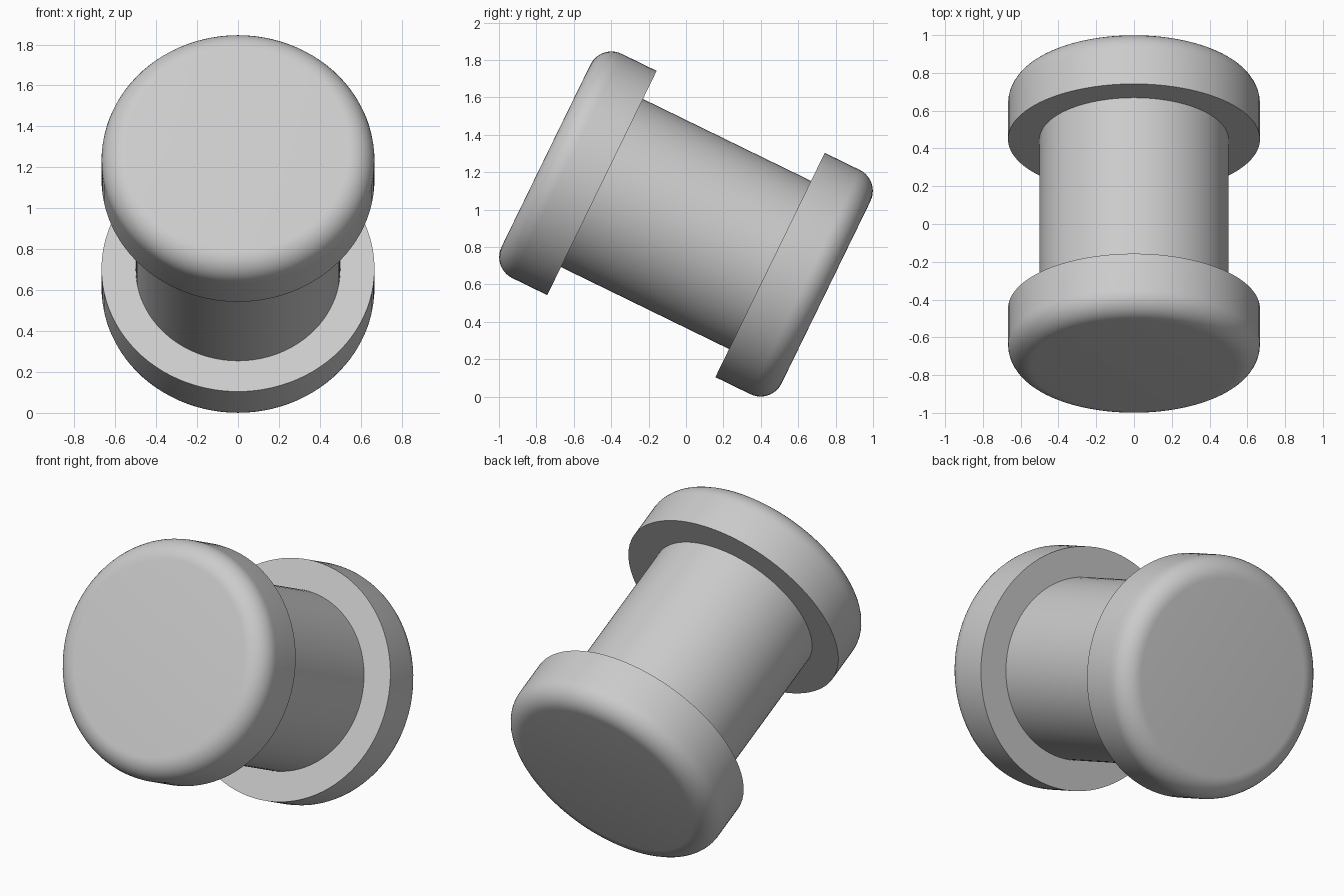
import bpy, bmesh, math
from mathutils import Matrix, Vector

if "Cube" in bpy.data.objects:
    bpy.data.objects.remove(bpy.data.objects["Cube"])

FLANGE_R, SHAFT_R = 0.667, 0.5
INNER, OUTER = 0.5, 0.833      # distances along the axis from the middle
FILLET = 0.125
SEGMENTS = 96
TILT = math.radians(26)
CENTRE = Vector((0, 0, 0.923))

grey = bpy.data.materials.new("light grey")
grey.use_nodes = True
colour = (0.6, 0.6, 0.6, 1)
grey.diffuse_color = colour
grey.node_tree.nodes["Principled BSDF"].inputs["Base Color"].default_value = colour


def revolve(name, profile, end=1):
    """Turn a (radius, distance) profile about the tilted axis; end picks the side."""
    bm = bmesh.new()
    verts = [bm.verts.new((r, 0, h * end)) for r, h in profile]
    edges = [bm.edges.new(pair) for pair in zip(verts, verts[1:])]
    bmesh.ops.spin(bm, geom=verts + edges, cent=(0, 0, 0), axis=(0, 0, 1),
                   angle=math.tau, steps=SEGMENTS, use_duplicate=False)
    bmesh.ops.remove_doubles(bm, verts=bm.verts, dist=1e-5)
    bmesh.ops.recalc_face_normals(bm, faces=bm.faces)
    # Outward means away from a point inside the part
    bm.faces.ensure_lookup_table()
    middle = Vector((0, 0, end * sum(h for _, h in profile) / len(profile)))
    widest = max(bm.faces, key=lambda f: f.calc_center_median().xy.length)
    if widest.normal.dot(widest.calc_center_median() - middle) < 0:
        bmesh.ops.reverse_faces(bm, faces=bm.faces)
    # Local z becomes the axis, running towards the back and downwards
    bm.transform(Matrix.Translation(CENTRE)
                 @ Matrix.Rotation(-math.pi / 2 - TILT, 4, 'X'))
    mesh = bpy.data.meshes.new(name)
    bm.to_mesh(mesh)
    bm.free()
    mesh.materials.append(grey)
    obj = bpy.data.objects.new(name, mesh)
    bpy.context.collection.objects.link(obj)
    bpy.ops.object.select_all(action='DESELECT')
    obj.select_set(True)
    bpy.context.view_layer.objects.active = obj
    bpy.ops.object.shade_smooth_by_angle(angle=math.radians(30))
    return obj


# Flange: flat inner ring, straight rim, rounded outer edge, flat end
arc = [(FLANGE_R - FILLET + FILLET * math.cos(a), OUTER - FILLET + FILLET * math.sin(a))
       for a in (math.pi / 2 * i / 10 for i in range(11))]
flange = [(SHAFT_R, INNER), (FLANGE_R, INNER)] + arc + [(0, OUTER)]
revolve("back_flange", flange, 1)
revolve("front_flange", flange, -1)

# Shaft between the flanges
revolve("shaft", [(SHAFT_R, -INNER), (SHAFT_R, INNER)])
